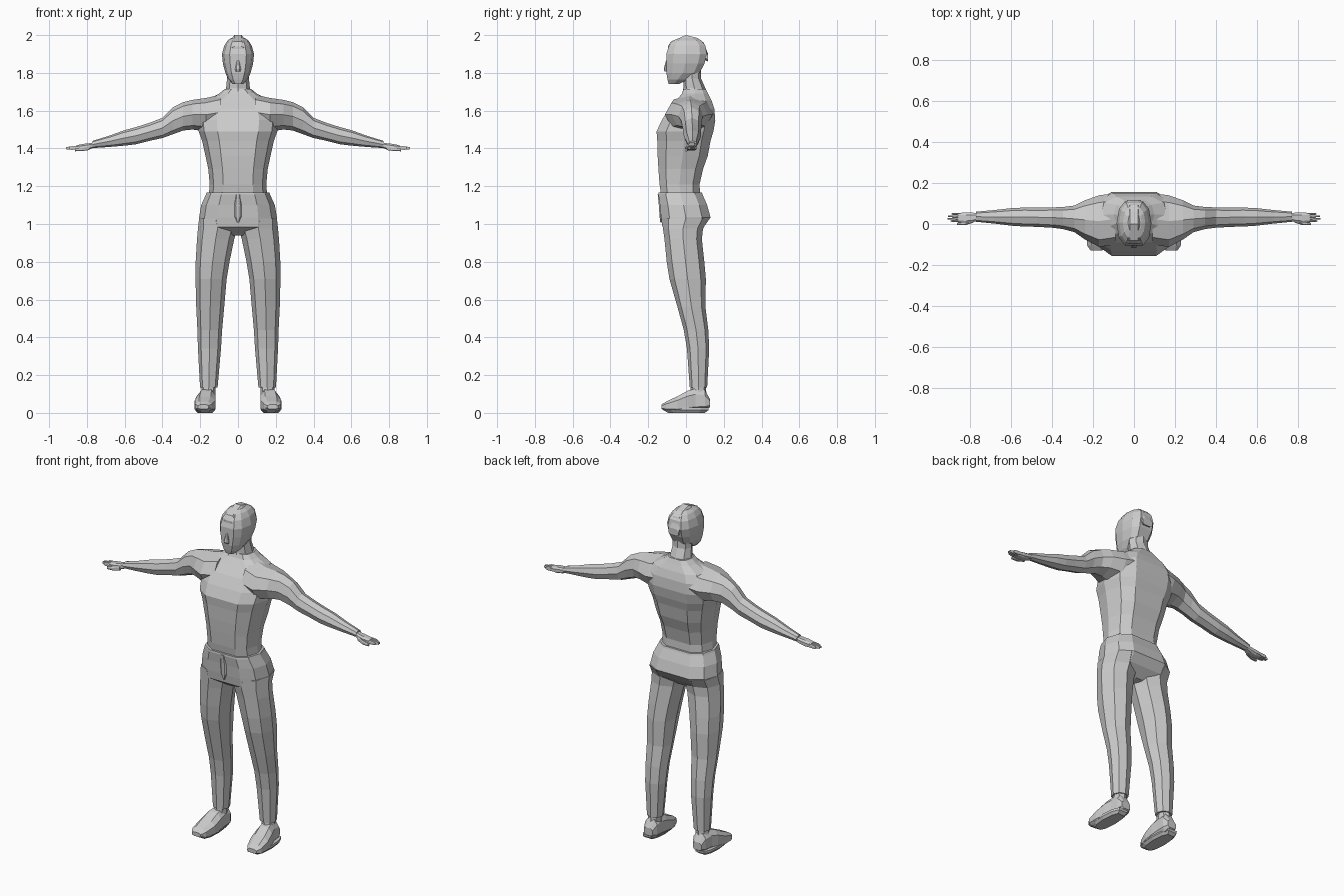
import bpy, bmesh

# Half cross-sections (a, b) in unit size; the other half is mirrored in a
TWELVE = [(0, -1), (.52, -1), (.86, -.66), (1, 0), (.86, .66), (.52, 1), (0, 1)]
EIGHT = [(0, -1), (.72, -.72), (1, 0), (.72, .72), (0, 1)]
BOXY = [(.6, -1), (1, -.6), (1, .5), (.55, 1)]


def loft(name, axis, sections, half=EIGHT, mirror=False):
    """Skin rings along an axis; section = (t, a_min, a_max, b_min, b_max)."""
    outline = half + [(-a, b) for a, b in reversed(half) if a > 0]
    bm = bmesh.new()
    rings = []
    for t, a0, a1, b0, b1 in sections:
        ring = []
        for u, v in outline:
            a = (a0 + a1) / 2 + u * (a1 - a0) / 2
            b = (b0 + b1) / 2 + v * (b1 - b0) / 2
            ring.append(bm.verts.new({'x': (t, a, b), 'y': (a, t, b), 'z': (a, b, t)}[axis]))
        rings.append(ring)
    n = len(outline)
    for r, s in zip(rings, rings[1:]):
        for i in range(n):
            j = (i + 1) % n
            bm.faces.new((r[i], r[j], s[j], s[i]))
    bm.faces.new(rings[0])
    bm.faces.new(rings[-1])
    bmesh.ops.recalc_face_normals(bm, faces=bm.faces)
    mesh = bpy.data.meshes.new(name)
    bm.to_mesh(mesh)
    bm.free()
    ob = bpy.data.objects.new(name, mesh)
    bpy.context.collection.objects.link(ob)
    if mirror:
        ob.modifiers.new("Mirror", 'MIRROR').use_mirror_merge = False
    return ob


def centred(rows):
    """(z, half width, front y, back y) to full sections."""
    return [(z, -w, w, f, b) for z, w, f, b in rows]


# Torso with sloping shoulders
loft("torso", 'z', centred([
    (1.14, .155, -.13, .075), (1.21, .15, -.14, .072), (1.29, .157, -.146, .09),
    (1.36, .172, -.15, .115), (1.44, .19, -.152, .13), (1.49, .208, -.156, .145),
    (1.55, .215, -.128, .155), (1.61, .205, -.09, .15), (1.655, .165, -.05, .135),
    (1.69, .10, -.022, .117), (1.715, .07, -.012, .105)]), TWELVE)

# Neck
loft("neck", 'z', centred([
    (1.68, .074, -.022, .112), (1.72, .063, -.014, .102),
    (1.77, .058, -.015, .08), (1.83, .058, -.02, .08)]))

# Head
loft("head", 'z', centred([
    (1.742, .028, -.092, -.035), (1.765, .05, -.098, .01), (1.80, .067, -.104, .072),
    (1.85, .08, -.104, .098), (1.90, .085, -.104, .11), (1.945, .072, -.09, .103),
    (1.972, .055, -.066, .08), (1.985, .036, -.035, .05)]), TWELVE)

# Nose
loft("nose", 'z', centred([
    (1.808, .014, -.114, -.09), (1.82, .015, -.118, -.09), (1.865, .006, -.106, -.09)]), BOXY)

# Hair band over the crown
loft("hair_band", 'y', [
    (-.096, -.03, .03, 1.915, 1.94), (-.08, -.034, .034, 1.91, 1.966),
    (0, -.036, .036, 1.91, 2.0), (.06, -.037, .037, 1.90, 1.985),
    (.092, -.037, .037, 1.87, 1.962), (.117, -.034, .034, 1.86, 1.90)], BOXY)

# Arms, from inside the chest out to the cuff
loft("arm", 'x', [
    (.09, -.10, .15, 1.50, 1.685), (.17, -.112, .14, 1.49, 1.667), (.24, -.075, .115, 1.50, 1.657),
    (.29, -.04, .09, 1.495, 1.645), (.345, -.025, .083, 1.475, 1.618), (.40, -.018, .081, 1.455, 1.562),
    (.47, -.014, .08, 1.44, 1.535), (.54, -.012, .08, 1.422, 1.513), (.60, -.008, .077, 1.415, 1.497),
    (.68, .002, .068, 1.408, 1.468), (.77, .011, .06, 1.402, 1.44)], mirror=True)

# Palms, fingers and thumbs
loft("palm", 'x', [
    (.755, .019, .053, 1.406, 1.434), (.785, .008, .055, 1.396, 1.428),
    (.82, .003, .056, 1.389, 1.424), (.858, .008, .054, 1.392, 1.416)], BOXY, True)
for i, tip in enumerate((.895, .91, .908, .89)):
    y = .0085 + i * .0115
    loft("finger", 'x', [
        (.845, y, y + .0112, 1.394, 1.415), (.88, y + .001, y + .011, 1.393, 1.412),
        (tip, y + .003, y + .009, 1.396, 1.407)], BOXY, True)
loft("thumb", 'x', [
    (.785, .006, .022, 1.392, 1.418), (.825, -.006, .01, 1.386, 1.408),
    (.862, -.005, .006, 1.385, 1.399)], BOXY, True)

# Trouser hips with waistband step and crotch gusset
loft("hips", 'z', centred([
    (1.166, .166, -.145, .085), (1.155, .17, -.146, .088), (1.10, .195, -.138, .112),
    (1.035, .206, -.132, .13), (.985, .205, -.125, .095), (.94, .035, -.06, .04)]), TWELVE)

# Trouser legs
loft("trouser_leg", 'z', [
    (1.03, .03, .206, -.126, .122), (.975, .004, .212, -.122, .09), (.92, .02, .217, -.114, .084),
    (.80, .045, .224, -.102, .097), (.71, .06, .225, -.088, .105), (.56, .073, .221, -.045, .103),
    (.44, .084, .215, -.012, .118), (.34, .09, .212, .005, .123),
    (.135, .108, .201, .02, .112)], mirror=True)

# Fly strip
loft("fly", 'z', centred([
    (1.007, .004, -.136, -.11), (1.04, .018, -.14, -.11),
    (1.10, .02, -.144, -.11), (1.157, .012, -.15, -.11)]), BOXY)

# Ankles and shoes
loft("ankle", 'z', [
    (.16, .12, .192, .028, .104), (.12, .12, .194, .024, .106),
    (.06, .12, .205, .0, .115)], mirror=True)
loft("shoe", 'y', [
    (-.13, .155, .212, .02, .044), (-.105, .137, .228, .01, .06), (-.045, .12, .229, .002, .088),
    (.01, .118, .218, .004, .118), (.05, .12, .205, .008, .128), (.10, .12, .2, .012, .12),
    (.126, .133, .19, .03, .075)], BOXY, True)
# Flat soles
loft("sole", 'z', [
    (.0, .135, .215, -.095, .10), (.014, .122, .226, -.118, .118),
    (.028, .122, .226, -.125, .12)], TWELVE, True)
